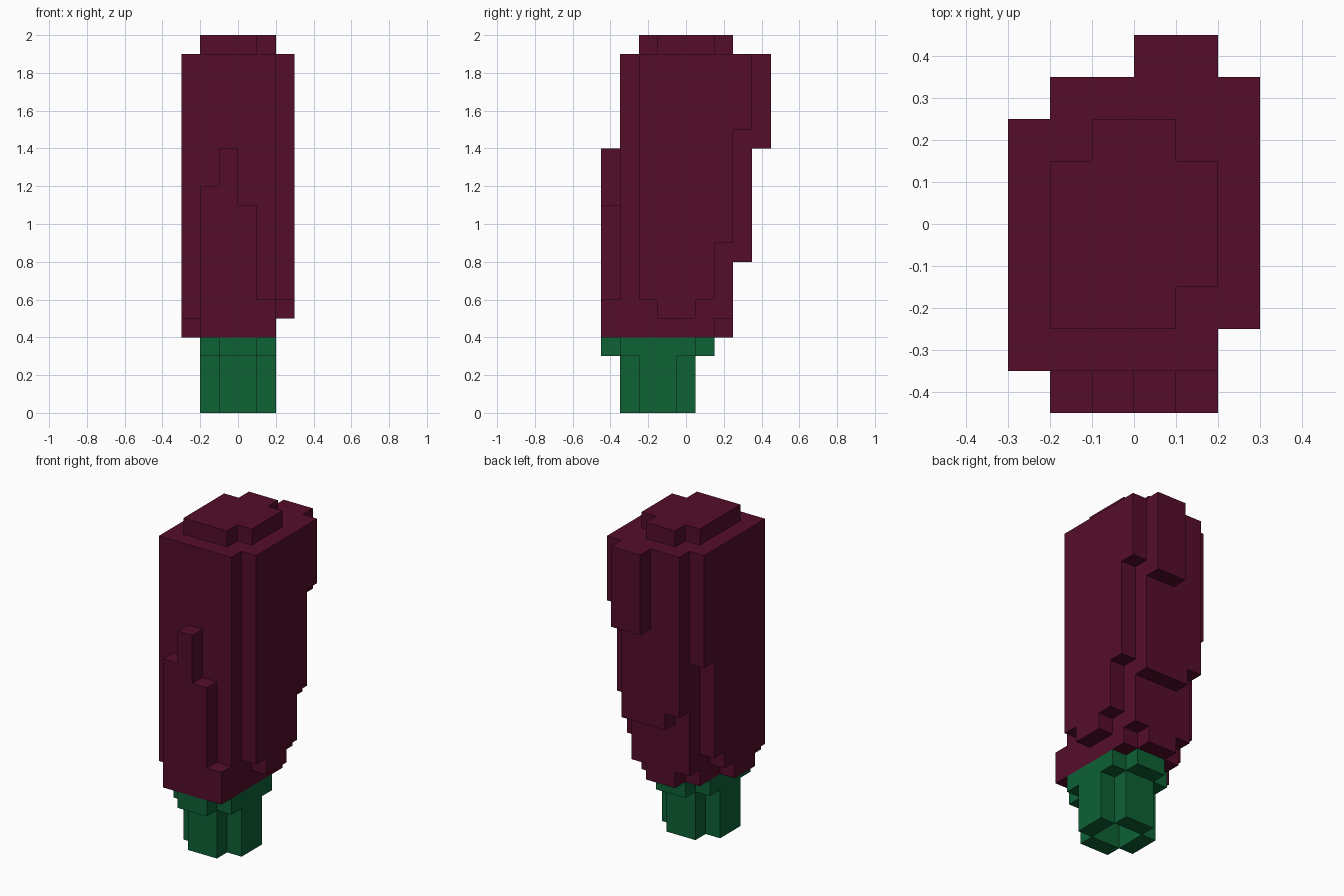
import bpy, bmesh
from mathutils import Vector

if "Cube" in bpy.data.objects:
    bpy.data.objects.remove(bpy.data.objects["Cube"], do_unlink=True)

CELL = 0.1
ORIGIN = Vector((0, -0.45, 0))


def material(name, rgb):
    mat = bpy.data.materials.new(name)
    mat.use_nodes = True
    mat.diffuse_color = (*rgb, 1)
    bsdf = next(n for n in mat.node_tree.nodes if n.type == "BSDF_PRINCIPLED")
    bsdf.inputs["Base Color"].default_value = (*rgb, 1)
    return mat


def block(xs, ys, zs):
    """Set of unit cells filling a box, each range as (start, end)."""
    return {(x, y, z) for x in range(*xs) for y in range(*ys) for z in range(*zs)}


def columns(cells, bottoms, top, along, fixed):
    """Hang a row of one-cell columns with stepped undersides from one height."""
    for place, bottom in bottoms.items():
        x, y = (place, fixed) if along == "x" else (fixed, place)
        cells |= block((x, x + 1), (y, y + 1), (bottom, top))


def skin(name, cells, others, mat):
    """Build the outer surface of a set of cells."""
    bm = bmesh.new()
    for cell in cells:
        for axis in range(3):
            for sign in (-1, 1):
                normal = Vector((0, 0, 0))
                normal[axis] = sign
                near = tuple(int(c + n) for c, n in zip(cell, normal))
                if near in cells or near in others:
                    continue
                u, v = Vector((0, 0, 0)), Vector((0, 0, 0))
                u[(axis + 1) % 3] = v[(axis + 2) % 3] = 0.5
                mid = Vector(cell) + Vector((0.5, 0.5, 0.5)) + normal / 2
                ring = [mid - u - v, mid + u - v, mid + u + v, mid - u + v]
                if sign < 0:
                    ring.reverse()
                bm.faces.new([bm.verts.new(p * CELL + ORIGIN) for p in ring])
    bmesh.ops.remove_doubles(bm, verts=bm.verts, dist=0.001)
    # Merge the flat squares into large clean faces
    bmesh.ops.dissolve_limit(bm, angle_limit=0.01, verts=bm.verts,
                             edges=bm.edges, delimit={"NORMAL"})
    mesh = bpy.data.meshes.new(name)
    bm.to_mesh(mesh)
    bm.free()
    mesh.materials.append(mat)
    obj = bpy.data.objects.new(name, mesh)
    bpy.context.collection.objects.link(obj)


# Main body core
bud = block((-2, 2), (1, 6), (4, 19))

# Stepped back layers, from the core outwards
columns(bud, {-2: 5, -1: 4, 0: 4, 1: 5}, 19, "x", 6)
columns(bud, {-2: 9, -1: 8, 0: 8, 1: 8, 2: 15}, 19, "x", 7)
columns(bud, {0: 14, 1: 14}, 19, "x", 8)

# Side layers
columns(bud, {2: 6, 3: 5, 4: 5, 5: 6, 6: 9}, 19, "y", 2)
columns(bud, {1: 5, 2: 4, 3: 4, 4: 5, 5: 6, 6: 12}, 19, "y", -3)

# Front ridge with uneven tops
for x, top in zip(range(-2, 2), (12, 14, 11, 6)):
    bud |= block((x, x + 1), (0, 1), (4, top))

# Cap on top
bud |= block((-2, 2), (2, 6), (19, 20)) | block((-1, 1), (6, 7), (19, 20))
bud -= block((1, 2), (2, 3), (19, 20))

# Stem: cross-shaped hollow tube with a wider collar
stem = block((-2, 2), (2, 4), (0, 3)) | block((-1, 1), (1, 5), (0, 3))
stem -= block((-1, 1), (2, 4), (0, 3))
stem |= block((-2, 2), (1, 5), (3, 4)) | block((-1, 1), (0, 6), (3, 4))

skin("bud", bud, stem, material("dark maroon", (0.091, 0.004, 0.023)))
skin("stem", stem, bud, material("leaf green", (0.0044, 0.12, 0.036)))
